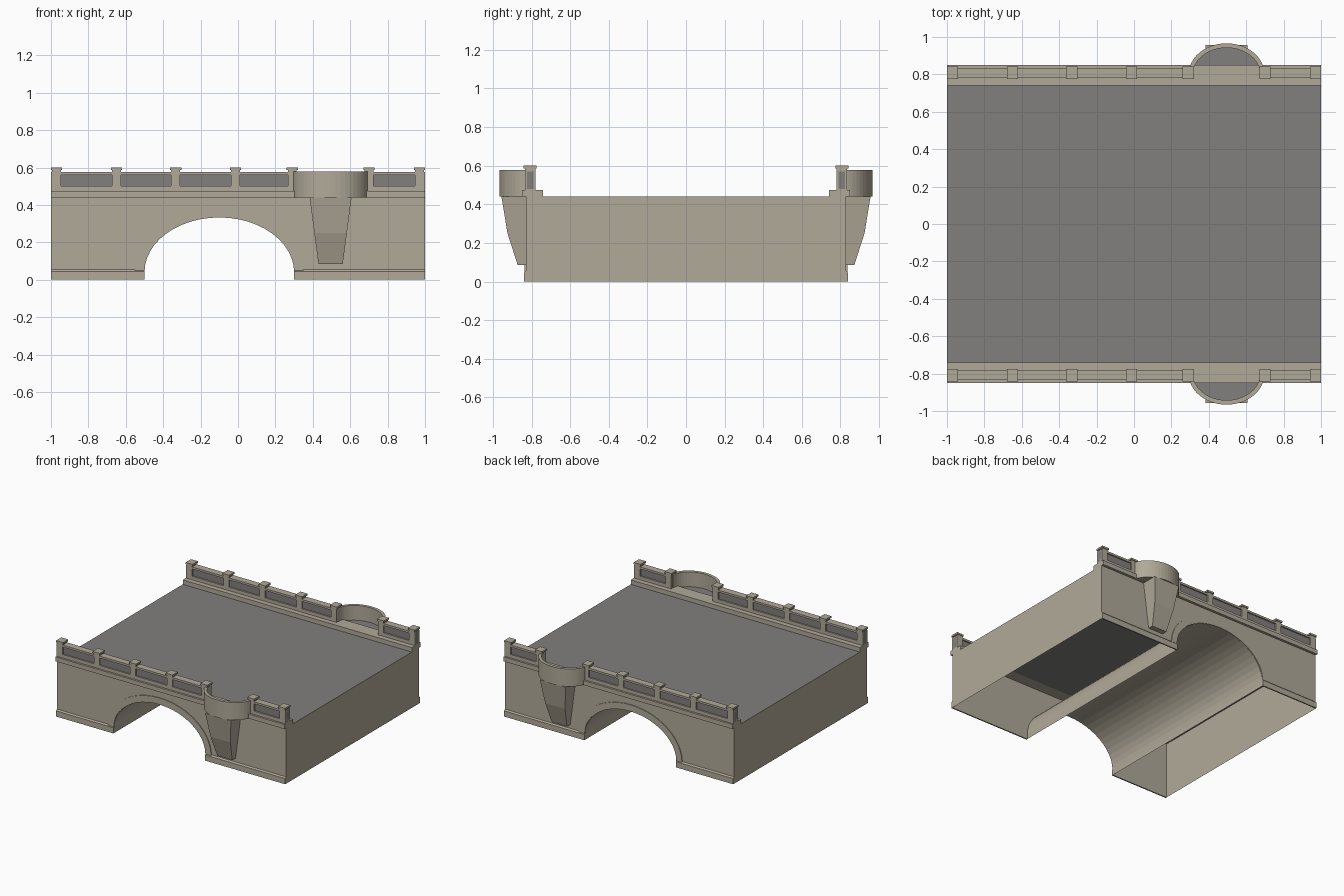
import bpy, bmesh
from math import pi, cos, sin
from mathutils import Vector

if "Cube" in bpy.data.objects:
    bpy.data.objects.remove(bpy.data.objects["Cube"], do_unlink=True)


def make_material(name, colour):
    m = bpy.data.materials.new(name)
    m.use_nodes = True
    m.diffuse_color = (*colour, 1)
    bsdf = m.node_tree.nodes["Principled BSDF"]
    bsdf.inputs["Base Color"].default_value = (*colour, 1)
    bsdf.inputs["Roughness"].default_value = 0.9
    return m


stone = make_material("pale stone", (0.44, 0.40, 0.32))
asphalt = make_material("grey asphalt", (0.22, 0.215, 0.21))


def finish(name, bm, mats, mirror):
    bmesh.ops.recalc_face_normals(bm, faces=bm.faces)
    mesh = bpy.data.meshes.new(name)
    bm.to_mesh(mesh)
    bm.free()
    for m in mats:
        mesh.materials.append(m)
    ob = bpy.data.objects.new(name, mesh)
    bpy.context.collection.objects.link(ob)
    if mirror:
        mod = ob.modifiers.new("Mirror", 'MIRROR')
        mod.use_axis = (False, True, False)
        mod.use_clip = False
        mod.use_mirror_merge = False
    return ob


def prism(bm, points, direction):
    """Extrude a closed outline along a vector."""
    face = bm.faces.new([bm.verts.new(p) for p in points])
    out = bmesh.ops.extrude_face_region(bm, geom=[face], use_keep_orig=True)
    verts = [g for g in out["geom"] if isinstance(g, bmesh.types.BMVert)]
    bmesh.ops.translate(bm, verts=verts, vec=Vector(direction))


def box(bm, x0, x1, y0, y1, z0, z1):
    prism(bm, [(x0, y0, z0), (x1, y0, z0), (x1, y1, z0), (x0, y1, z0)], (0, 0, z1 - z0))


def boxes(name, mat, specs):
    bm = bmesh.new()
    for s in specs:
        box(bm, *s)
    return finish(name, bm, [mat], True)


def half_ellipse(cx, cy, a, b, n):
    return [(cx - a * cos(pi * i / n), cy + b * sin(pi * i / n)) for i in range(n + 1)]


# Hollow bridge body with the vault through it
SPRING, ARCH_X, WALL, TOP = 0.04, -0.1, 0.83, 0.44
arch = [(-0.5, 0)] + half_ellipse(ARCH_X, SPRING, 0.4, 0.293, 24) + [(0.3, 0)]
outline = [(-1, 0)] + arch + [(1, 0), (1, TOP), (-1, TOP)]
bm = bmesh.new()
prism(bm, [(x, -WALL, z) for x, z in outline], (0, 2 * WALL, 0))
bmesh.ops.recalc_face_normals(bm, faces=bm.faces)
open_faces = [f for f in bm.faces
              if all(v.co.z < 0.001 for v in f.verts) or all(v.co.z > TOP - 0.001 for v in f.verts)]
bmesh.ops.delete(bm, geom=open_faces, context='FACES_ONLY')
finish("bridge_body", bm, [stone], False)

# Road deck
bm = bmesh.new()
bm.faces.new([bm.verts.new((x, y, TOP)) for x, y in ((-1, -0.74), (1, -0.74), (1, 0.74), (-1, 0.74))])
finish("road_deck", bm, [asphalt], False)

# Raised ring around the arch
ring = half_ellipse(ARCH_X, 0.05, 0.45, 0.335, 24) + half_ellipse(ARCH_X, 0.05, 0.4, 0.283, 24)[::-1]
bm = bmesh.new()
prism(bm, [(x, WALL, z) for x, z in ring], (0, 0.006, 0))
finish("arch_ring", bm, [stone], True)

# Plinth along the foot of the walls
bm = bmesh.new()
for x0, x1 in ((-1, -0.5), (0.3, 1)):
    prism(bm, [(x0, WALL, 0), (x0, 0.84, 0), (x0, 0.84, 0.045), (x0, WALL, 0.055)], (x1 - x0, 0, 0))
finish("plinth", bm, [stone], True)

# Kerb ledge carrying the parapet
boxes("kerb_ledge", stone, [(-1, 1, 0.74, 0.85, TOP, 0.475)])

# Parapet: recessed panels, rails, posts and caps
runs = ((-1, 0.31), (0.69, 1))
posts = (-0.97, -0.65, -0.333, -0.013, 0.29, 0.70, 0.97)
boxes("parapet_panels", asphalt, [(a, b, 0.79, 0.825, 0.48, 0.57) for a, b in runs])
boxes("parapet_rails", stone,
      [(a, b, 0.78, 0.835, z0, z1) for a, b in runs for z0, z1 in ((0.475, 0.502), (0.56, 0.576))])
boxes("parapet_posts", stone, [(x - 0.024, x + 0.024, 0.78, 0.835, 0.475, 0.586) for x in posts])
boxes("parapet_corners", stone,
      [(x - 0.003, x + 0.003, y, y + 0.012, 0.49, 0.57) for x in (-0.997, 0.997) for y in (0.78, 0.823)])
boxes("post_caps", stone, [(x - 0.03, x + 0.03, 0.775, 0.841, 0.586, 0.6) for x in posts])

# Rounded lookout: curved wall and floor
CX, CY = 0.495, 0.80
outer = half_ellipse(CX, CY, 0.203, 0.166, 24)
inner = half_ellipse(CX, CY, 0.18, 0.142, 24)
bm = bmesh.new()
prism(bm, [(x, y, TOP) for x, y in outer + inner[::-1]], (0, 0, 0.138))
finish("lookout_wall", bm, [stone], True)

bm = bmesh.new()
prism(bm, [(x, y, TOP + 0.001) for x, y in half_ellipse(CX, CY, 0.19, 0.152, 24)], (0, 0, 0.02))
bmesh.ops.recalc_face_normals(bm, faces=bm.faces)
for f in bm.faces:
    f.material_index = 1 if f.normal.z > 0.5 else 0
finish("lookout_floor", bm, [stone, asphalt], True)

# Tapered pier below the lookout, lofted from three levels
bm = bmesh.new()
levels = []
for z, half, y in ((0.085, 0.065, 0.872), (0.25, 0.087, 0.925), (TOP, 0.112, 0.956)):
    levels.append([bm.verts.new((CX + sx * half, yy, z))
                   for sx, yy in ((-1, WALL), (-1, y), (1, y), (1, WALL))])
for low, high in zip(levels, levels[1:]):
    for i in range(3):
        bm.faces.new((low[i], low[i + 1], high[i + 1], high[i]))
bm.faces.new(levels[0])
bm.faces.new(levels[-1])
finish("lookout_pier", bm, [stone], True)
